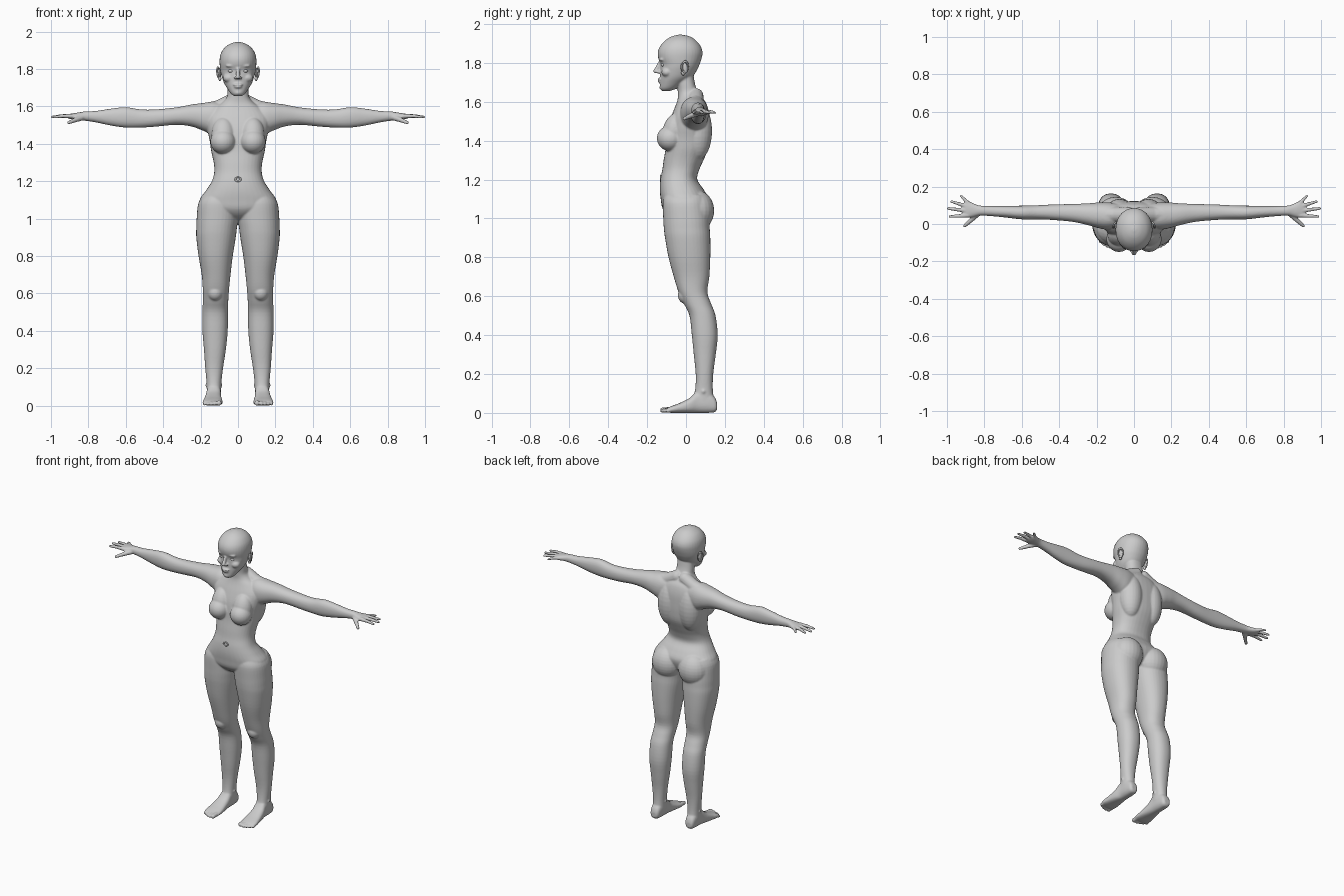
import bpy, bmesh, math
from mathutils import Vector, Matrix


def spline(rows, sub=4):
    # Catmull-Rom through rows of numbers
    out = []
    for i in range(len(rows) - 1):
        p0, p1 = rows[max(i - 1, 0)], rows[i]
        p2, p3 = rows[i + 1], rows[min(i + 2, len(rows) - 1)]
        for k in range(sub):
            t = k / sub
            out.append([0.5 * (2 * b + (c - a) * t + (2 * a - 5 * b + 4 * c - d) * t * t
                               + (3 * b - a - 3 * c + d) * t ** 3)
                        for a, b, c, d in zip(p0, p1, p2, p3)])
    return out + [list(rows[-1])]


def loft(bm, rows, axis, power=2.2, n=36):
    # rows: position along axis, then min/max of the two other axes
    order = {'x': (1, 2, 0), 'y': (0, 2, 1), 'z': (0, 1, 2)}[axis]
    rings = []
    for t, a0, a1, b0, b1 in spline(rows):
        ring = []
        for k in range(n):
            an = 2 * math.pi * k / n
            c, s = math.cos(an), math.sin(an)
            u = math.copysign(abs(c) ** (2 / power), c)
            v = math.copysign(abs(s) ** (2 / power), s)
            co = [0, 0, 0]
            co[order[0]] = (a0 + a1) / 2 + u * (a1 - a0) / 2
            co[order[1]] = (b0 + b1) / 2 + v * (b1 - b0) / 2
            co[order[2]] = t
            ring.append(bm.verts.new(co))
        rings.append(ring)
    for r, q in zip(rings, rings[1:]):
        for k in range(n):
            bm.faces.new((r[k], r[(k + 1) % n], q[(k + 1) % n], q[k]))
    bm.faces.new(rings[0][::-1])
    bm.faces.new(rings[-1])


def ball(bm, c, r, tilt=0):
    m = Matrix.Translation(c) @ Matrix.Rotation(tilt, 4, 'X') @ Matrix.Diagonal((*r, 1))
    bmesh.ops.create_uvsphere(bm, u_segments=24, v_segments=16, radius=1, matrix=m)


def digit(bm, pts, r0, r1):
    # tapered chain of rounded segments
    n = len(pts) - 1
    for i in range(n):
        p, q = Vector(pts[i]), Vector(pts[i + 1])
        ra, rb = r0 + (r1 - r0) * i / n, r0 + (r1 - r0) * (i + 1) / n
        m = Matrix.Translation((p + q) / 2) @ (q - p).to_track_quat('Z', 'Y').to_matrix().to_4x4()
        bmesh.ops.create_cone(bm, cap_ends=True, segments=16, radius1=ra, radius2=rb,
                              depth=(q - p).length, matrix=m)
        ball(bm, p, (ra,) * 3)
        ball(bm, q, (rb,) * 3)


def finish(bm, name):
    bmesh.ops.recalc_face_normals(bm, faces=bm.faces)
    for f in bm.faces:
        f.smooth = True
    me = bpy.data.meshes.new(name)
    bm.to_mesh(me)
    bm.free()
    ob = bpy.data.objects.new(name, me)
    bpy.context.collection.objects.link(ob)
    mir = ob.modifiers.new("Mirror", 'MIRROR')
    mir.use_mirror_merge = False
    return ob


def sym(rows):
    return [(z, -w, w, f, b) for z, w, f, b in rows]


body = bmesh.new()

# torso and neck
loft(body, sym([
    (.985, .03, -.03, .04), (1.01, .09, -.085, .08), (1.05, .19, -.12, .105),
    (1.10, .205, -.13, .115), (1.15, .172, -.135, .09), (1.20, .14, -.132, .058),
    (1.25, .127, -.122, .068), (1.30, .13, -.115, .09), (1.36, .143, -.105, .115),
    (1.42, .152, -.10, .122), (1.48, .165, -.09, .122), (1.54, .17, -.07, .118),
    (1.59, .13, -.05, .105), (1.62, .085, -.042, .085), (1.65, .06, -.042, .062),
    (1.69, .056, -.045, .047), (1.73, .055, -.05, .04)]), 'z', 2.3)
# breasts, back muscles, buttocks
ball(body, (.08, -.08, 1.412), (.068, .07, .066))
ball(body, (.078, -.06, 1.45), (.064, .06, .095), -.25)
ball(body, (.078, .06, 1.45), (.075, .074, .15))
ball(body, (.098, .055, 1.04), (.10, .09, .105))

# legs
loft(body, [
    (1.12, .02, .19, -.11, .10), (1.08, .0, .213, -.12, .11), (1.0, .0, .221, -.117, .12),
    (.95, .006, .223, -.114, .122), (.9, .012, .223, -.108, .125), (.8, .028, .211, -.09, .125),
    (.7, .04, .194, -.063, .12), (.62, .048, .188, -.038, .11), (.56, .052, .188, -.01, .13),
    (.5, .054, .19, .018, .152), (.4, .055, .19, .03, .163), (.3, .065, .182, .04, .153),
    (.2, .08, .175, .05, .14), (.12, .089, .168, .047, .138), (.06, .09, .167, .03, .145)], 'z')
ball(body, (.122, .0, .605), (.042, .042, .045))
# ankle bones
ball(body, (.129, .09, .11), (.046, .022, .022))

# feet and toes
loft(body, [
    (.16, .112, .15, .018, .05), (.148, .1, .16, .004, .08), (.11, .093, .166, 0, .115),
    (.06, .091, .168, 0, .115), (.02, .089, .176, 0, .078), (-.03, .084, .184, 0, .052),
    (-.07, .082, .19, 0, .037), (-.095, .086, .184, .002, .027)], 'y', 2.5)
for x, y, r in ((.099, -.12, .014), (.122, -.122, .0105), (.141, -.116, .010),
                (.159, -.107, .0095), (.176, -.095, .009)):
    digit(body, [(x, -.065, .018), (x + .002, y + .02, .016), (x + .003, y, r)], r, r)

# arms
loft(body, [
    (.06, -.01, .10, 1.49, 1.61), (.13, -.03, .115, 1.45, 1.625), (.19, -.022, .115, 1.472, 1.618),
    (.25, -.005, .11, 1.493, 1.61), (.33, .012, .107, 1.502, 1.595), (.44, .022, .104, 1.492, 1.584),
    (.52, .025, .10, 1.487, 1.584), (.6, .025, .098, 1.487, 1.596), (.68, .034, .097, 1.498, 1.588),
    (.76, .042, .096, 1.515, 1.576), (.82, .045, .098, 1.524, 1.573), (.85, .04, .107, 1.528, 1.568),
    (.88, .034, .12, 1.53, 1.564), (.9, .036, .12, 1.534, 1.56), (.912, .045, .11, 1.538, 1.556)], 'x')
# trapezius slope from neck to shoulder
digit(body, [(.03, .05, 1.63), (.1, .05, 1.592), (.19, .05, 1.57)], .04, .045)
# fingers and thumb
for y0, x1, y1, r in ((.046, .985, .04, .0105), (.07, .993, .083, .011),
                      (.092, .975, .12, .0105), (.11, .925, .15, .0095)):
    digit(body, [(.885, y0, 1.548), ((.885 + x1) / 2, (y0 + y1) / 2, 1.549), (x1, y1, 1.543)], r + .002, r - .003)
digit(body, [(.835, .055, 1.54), (.872, .02, 1.527), (.905, -.01, 1.513)], .016, .009)

# skull and jaw
loft(body, sym([
    (1.655, .018, -.122, -.085), (1.668, .038, -.133, -.05), (1.70, .06, -.134, -.005),
    (1.73, .077, -.133, .035), (1.77, .09, -.132, .06), (1.795, .095, -.132, .071),
    (1.825, .098, -.143, .081), (1.855, .098, -.145, .085), (1.885, .091, -.134, .076),
    (1.915, .071, -.108, .052), (1.936, .04, -.074, .02), (1.945, .01, -.04, -.02)]), 'z', 2.1)
# brows, cheeks, nose, lips, chin
ball(body, (.036, -.122, 1.817), (.03, .015, .008))
ball(body, (.048, -.098, 1.752), (.032, .028, .024))
digit(body, [(0, -.136, 1.80), (0, -.147, 1.775), (0, -.157, 1.758)], .009, .012)
ball(body, (.012, -.143, 1.753), (.010, .012, .008))
ball(body, (.008, -.136, 1.7165), (.018, .011, .0055))
ball(body, (0, -.135, 1.704), (.021, .012, .006))
ball(body, (0, -.119, 1.673), (.022, .018, .014))

ob = finish(body, "body")
rm = ob.modifiers.new("Remesh", 'REMESH')
rm.mode = 'VOXEL'
rm.voxel_size = .005
rm.use_smooth_shade = True
sm = ob.modifiers.new("Smooth", 'SMOOTH')
sm.factor = .5
sm.iterations = 4

# eyes with lids
eyes = bmesh.new()
ball(eyes, (.037, -.113, 1.79), (.016, .015, .0115))
finish(eyes, "eyes")


def ring(name, loc, rot, scale, minor):
    bpy.ops.mesh.primitive_torus_add(major_segments=28, minor_segments=10, major_radius=1,
                                     minor_radius=minor, location=loc, rotation=rot)
    o = bpy.context.object
    o.name = name
    o.scale = scale
    for p in o.data.polygons:
        p.use_smooth = True
    return o


# ears: inner shell plus outer rim
ears = bmesh.new()
ball(ears, (.098, -.01, 1.775), (.008, .018, .03), .15)
ball(ears, (.097, -.014, 1.75), (.008, .011, .014))
finish(ears, "ears")
for s in (-1, 1):
    ring("ear_rim", (s * .104, -.005, 1.78), (-.15, s * (math.pi / 2 + .12), s * .3),
         (.028, .017, .022), .22)

# navel
ring("navel", (0, -.130, 1.21), (math.pi / 2, 0, 0), (.014, .011, .012), .35)
